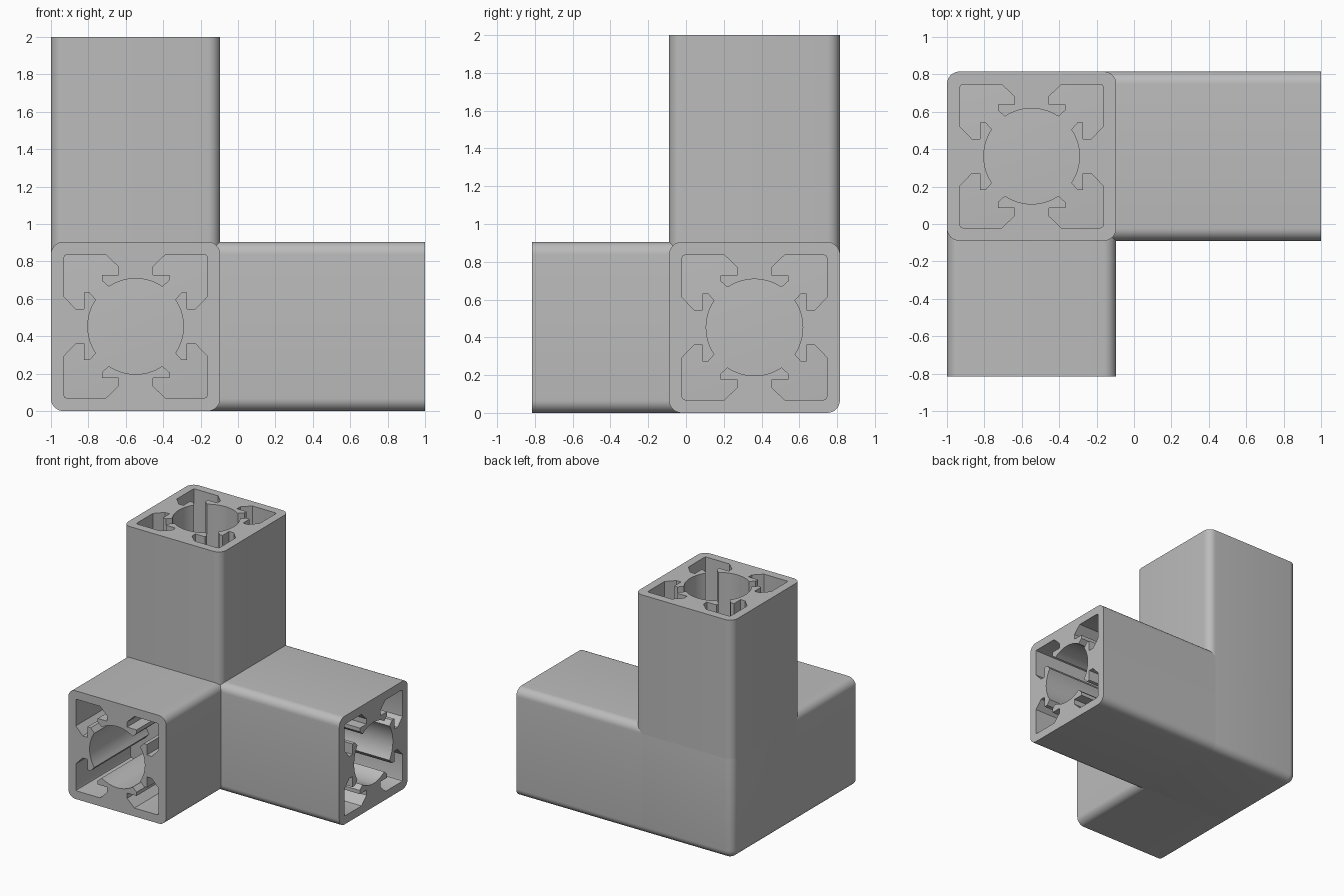
import bpy, bmesh, math
from mathutils import Vector

if "Cube" in bpy.data.objects:
    bpy.data.objects.remove(bpy.data.objects["Cube"])

CENTRE = Vector((-0.5475, 0.3625, 0.4525))   # middle of the corner block
HALF = 0.4525                                # half width of every arm
R = 0.067                                    # outer edge radius
BORE = 0.2557                                # radius of the central bore

grey = bpy.data.materials.new("aluminium grey")
grey.diffuse_color = (0.5, 0.5, 0.5, 1)
grey.use_nodes = True
grey.node_tree.nodes["Principled BSDF"].inputs["Base Color"].default_value = grey.diffuse_color


def add_object(name, bm):
    bmesh.ops.recalc_face_normals(bm, faces=bm.faces)
    mesh = bpy.data.meshes.new(name)
    bm.to_mesh(mesh)
    bm.free()
    mesh.materials.append(grey)
    ob = bpy.data.objects.new(name, mesh)
    bpy.context.collection.objects.link(ob)
    return ob


def activate(ob):
    bpy.ops.object.select_all(action='DESELECT')
    ob.select_set(True)
    bpy.context.view_layer.objects.active = ob


def smooth(ob):
    activate(ob)
    bpy.ops.object.shade_smooth_by_angle(angle=math.radians(30))


def rounded_square():
    pts = []
    for q in range(4):
        corner = math.radians(45 + 90 * q)
        c = Vector((math.cos(corner), math.sin(corner))) * (HALF - R) * math.sqrt(2)
        for i in range(9):
            a = math.radians(90 * q + 90 * i / 8)
            pts.append((c.x + R * math.cos(a), c.y + R * math.sin(a)))
    return pts


def cavity_outline():
    # half of one corner pocket, mirrored on the diagonal, then an arc of the bore
    half = [(.212, .143), (.245, .18), (.276, .18), (.276, .092), (.319, .092),
            (.383, .159), (.383, .368), (.379, .379)]
    quarter = half + [(v, u) for u, v in reversed(half[:-1])]
    spread = math.atan2(.143, .212)
    for i in range(1, 14):
        a = math.pi / 2 - spread + 2 * spread * i / 14
        quarter.append((BORE * math.cos(a), BORE * math.sin(a)))
    pts = []
    for _ in range(4):
        pts += quarter
        quarter = [(-v, u) for u, v in quarter]
    return pts


def prism(name, outline, start, end, place):
    bm = bmesh.new()
    low = [bm.verts.new(CENTRE + place(u, v, start)) for u, v in outline]
    high = [bm.verts.new(CENTRE + place(u, v, end)) for u, v in outline]
    n = len(outline)
    for i in range(n):
        j = (i + 1) % n
        bm.faces.new((low[i], low[j], high[j], high[i]))
    bm.faces.new(low[::-1])
    bm.faces.new(high)
    return add_object(name, bm)


# Solid corner block with rounded edges
bm = bmesh.new()
bmesh.ops.create_cube(bm, size=2 * HALF)
bmesh.ops.bevel(bm, geom=bm.edges[:], offset=R, segments=8, profile=0.5,
                affect='EDGES', clamp_overlap=True)
bmesh.ops.translate(bm, verts=bm.verts, vec=CENTRE)
smooth(add_object("corner_block", bm))

# Three hollow profile arms leaving the block
arms = [
    ("side_arm", 1.5475, lambda u, v, s: Vector((s, u, v))),
    ("front_arm", 1.1775, lambda u, v, s: Vector((u, -s, v))),
    ("upright_arm", 1.5475, lambda u, v, s: Vector((u, v, s))),
]
for name, length, place in arms:
    arm = prism(name, rounded_square(), HALF - R, length, place)
    cutter = prism(name + "_cutter", cavity_outline(), HALF, length + 0.1, place)
    cutter.hide_render = True
    cut = arm.modifiers.new("cavity", 'BOOLEAN')
    cut.operation = 'DIFFERENCE'
    cut.solver = 'EXACT'
    cut.object = cutter
    activate(arm)
    bpy.ops.object.modifier_apply(modifier=cut.name)
    bpy.data.objects.remove(cutter, do_unlink=True)
    smooth(arm)
